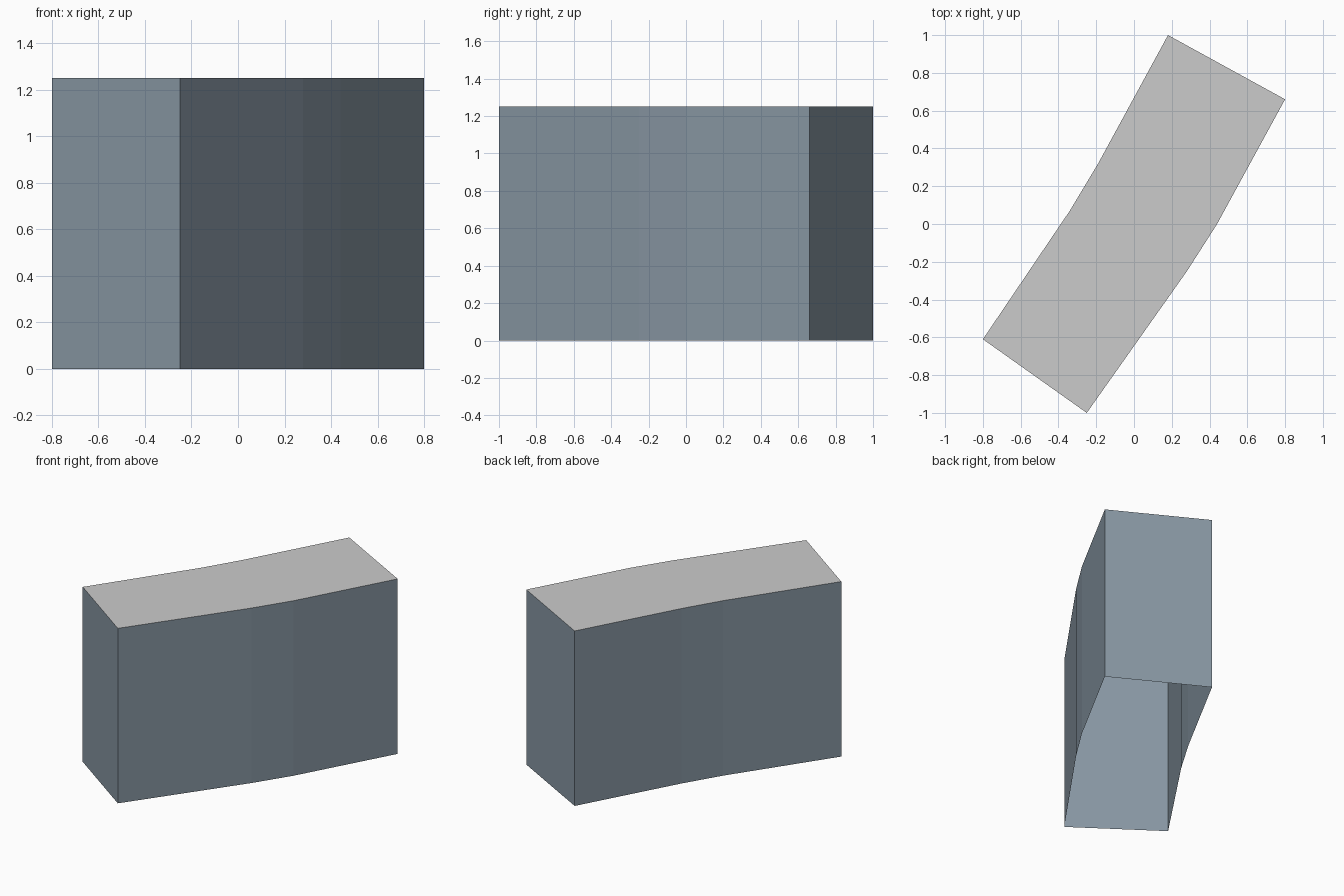
import bpy, bmesh

if "Cube" in bpy.data.objects:
    bpy.data.objects.remove(bpy.data.objects["Cube"])

HEIGHT = 1.25
# Plan of the bent block: matching stations along each long side
RIGHT = [(-0.25, -1.0), (0.28, -0.25), (0.44, 0.0), (0.80, 0.66)]
LEFT = [(-0.80, -0.61), (-0.34, 0.07), (-0.19, 0.32), (0.18, 1.0)]


def make_material(name, rgb):
    mat = bpy.data.materials.new(name)
    mat.diffuse_color = (*rgb, 1)
    mat.use_nodes = True
    mat.node_tree.nodes["Principled BSDF"].inputs["Base Color"].default_value = mat.diffuse_color
    return mat


def make_object(name, bm, mats):
    mesh = bpy.data.meshes.new(name)
    bm.to_mesh(mesh)
    bm.free()
    for mat in mats:
        mesh.materials.append(mat)
    obj = bpy.data.objects.new(name, mesh)
    bpy.context.collection.objects.link(obj)
    return obj


# Building shell: flat roof and walls, open underneath
bm = bmesh.new()
outline = RIGHT + LEFT[::-1]
low = [bm.verts.new((x, y, 0)) for x, y in outline]
high = [bm.verts.new((x, y, HEIGHT)) for x, y in outline]
n = len(outline)
for i in range(n):
    j = (i + 1) % n
    bm.faces.new((low[i], low[j], high[j], high[i]))

# Roof, one quad per bend segment
for i in range(len(RIGHT) - 1):
    roof = bm.faces.new((high[i], high[i + 1], high[n - 2 - i], high[n - 1 - i]))
    roof.material_index = 1

walls = make_material("blue_grey_wall", (0.247, 0.311, 0.37))
roofing = make_material("grey_roof", (0.52, 0.52, 0.52))
make_object("building_shell", bm, [walls, roofing])
